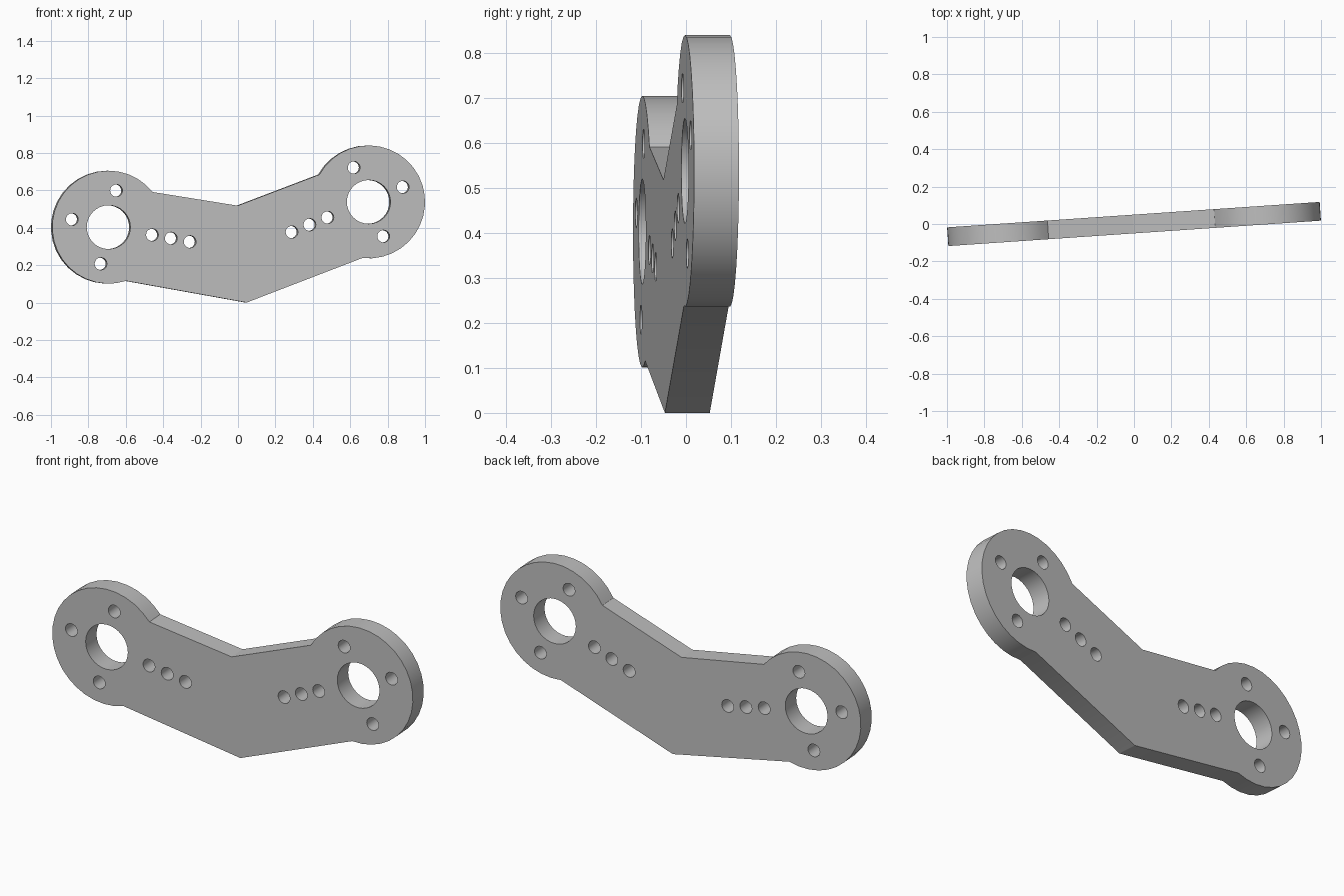
import bpy
import bmesh
from math import radians, cos, sin, pi

cube = bpy.data.objects.get("Cube")
if cube:
    bpy.data.objects.remove(cube, do_unlink=True)

THICK = 0.1
R_END, R_BORE, R_BOLT, R_PITCH = 0.302, 0.117, 0.033, 0.2
LEFT_C, RIGHT_C = (-0.697, 0.403), (0.697, 0.538)


def arc(c, r, a0, a1, n):
    """Points on an arc, angles in degrees."""
    angles = [radians(a0 + (a1 - a0) * i / n) for i in range(n + 1)]
    return [(c[0] + r * cos(a), c[1] + r * sin(a)) for a in angles]


def circle(c, r, n):
    return arc(c, r, 0, 360, n)[:-1]


# Outline: two round ends joined by a bent arm
outline = arc(LEFT_C, R_END, 38.5, 288, 24)
outline += [(0.043, 0.0)]
outline += arc(RIGHT_C, R_END, -96.5, 151, 24)
outline += [(-0.005, 0.518)]
loops = [outline]

# Bores with three bolt holes each, and a row of three holes along each arm
ends = (
    (LEFT_C, -12, (90, 180, 270), (-0.463, 0.362), (0.101, -0.0185)),
    (RIGHT_C, 23.3, (0, 90, -90), (0.477, 0.455), (-0.096, -0.039)),
)
for centre, turn, bolts, start, step in ends:
    loops.append(circle(centre, R_BORE, 32))
    for b in bolts:
        a = radians(turn + b)
        hole = (centre[0] + R_PITCH * cos(a), centre[1] + R_PITCH * sin(a))
        loops.append(circle(hole, R_BOLT, 20))
    for i in range(3):
        hole = (start[0] + i * step[0], start[1] + i * step[1])
        loops.append(circle(hole, R_BOLT, 20))

# Filled flat curve extruded to the plate thickness
curve = bpy.data.curves.new("bracket_profile", "CURVE")
curve.dimensions = "2D"
curve.fill_mode = "BOTH"
curve.extrude = THICK / 2
for pts in loops:
    spline = curve.splines.new("POLY")
    spline.points.add(len(pts) - 1)
    for p, (x, y) in zip(spline.points, pts):
        p.co = (x, y, 0, 1)
    spline.use_cyclic_u = True

plate = bpy.data.objects.new("bracket_plate", curve)
bpy.context.collection.objects.link(plate)
bpy.ops.object.select_all(action="DESELECT")
plate.select_set(True)
bpy.context.view_layer.objects.active = plate
bpy.ops.object.convert(target="MESH")
plate = bpy.context.view_layer.objects.active
plate.name = "bracket_plate"

# Weld the caps to the walls
bm = bmesh.new()
bm.from_mesh(plate.data)
bmesh.ops.remove_doubles(bm, verts=bm.verts, dist=0.0002)
bmesh.ops.recalc_face_normals(bm, faces=bm.faces)
bm.to_mesh(plate.data)
bm.free()

# Stand upright, turned slightly about the vertical
plate.rotation_euler = (pi / 2, 0, radians(3.9))

metal = bpy.data.materials.new("grey_metal")
metal.use_nodes = True
colour = (0.52, 0.52, 0.52, 1)
metal.diffuse_color = colour
metal.node_tree.nodes["Principled BSDF"].inputs["Base Color"].default_value = colour
plate.data.materials.clear()
plate.data.materials.append(metal)

bpy.ops.object.shade_smooth_by_angle(angle=radians(25))
